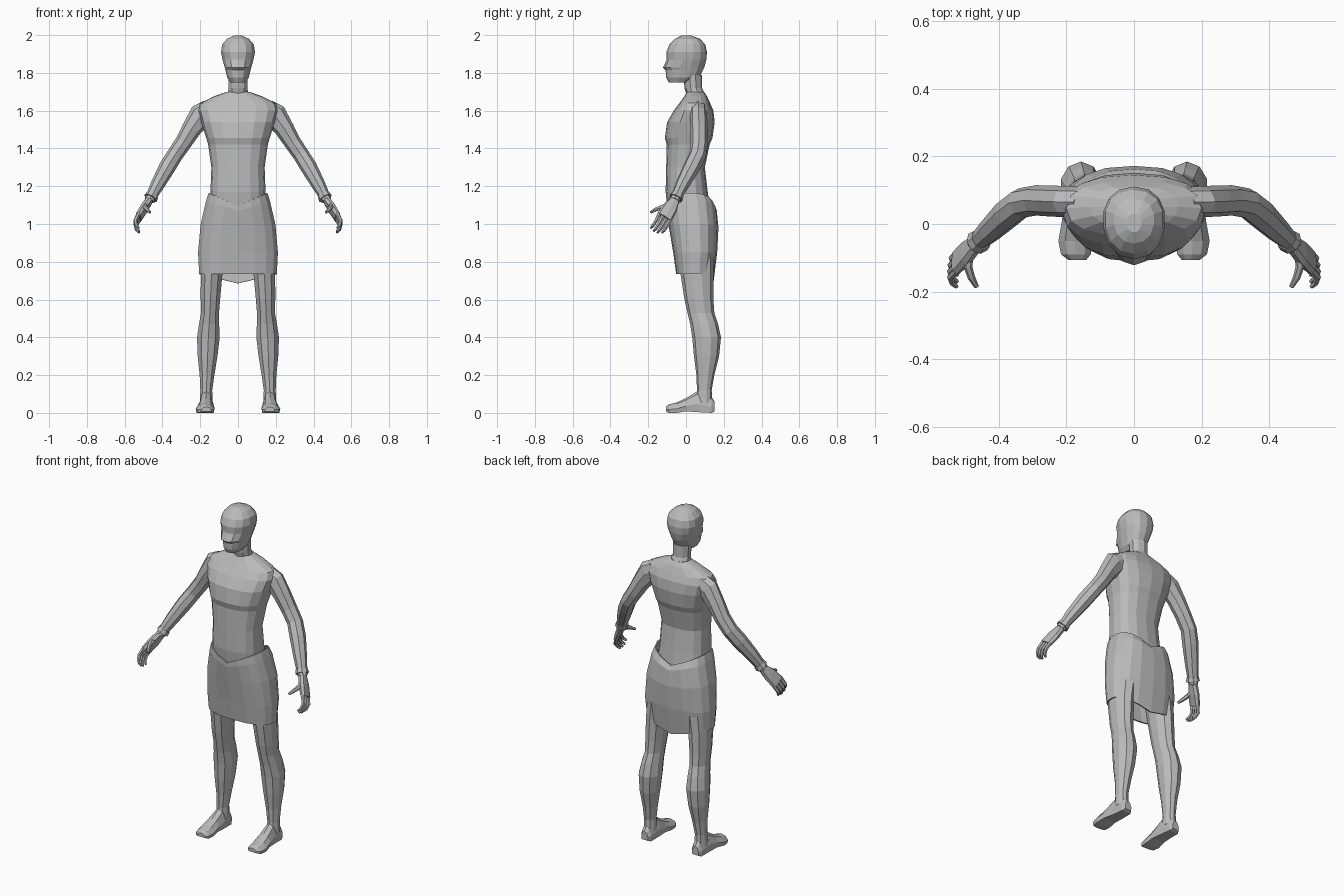
import bpy, bmesh, math
from mathutils import Vector

grey = bpy.data.materials.new("plain_grey")
grey.diffuse_color = (0.5, 0.5, 0.5, 1)


def spow(v, p):
    return math.copysign(abs(v) ** (2 / p), v)


def oval(c, a, b, n, p=2.0, back=None):
    """Closed superellipse: a is the side axis, b the front axis, back an optional rear axis."""
    pts = []
    for i in range(n):
        t = 2 * math.pi * i / n
        s, k = spow(math.sin(t), p), spow(math.cos(t), p)
        pts.append(c + a * s + (b * k if k >= 0 or back is None else back * -k))
    return pts


def loft(name, rings, mirror=False, caps=True):
    bm = bmesh.new()
    rows = [[bm.verts.new(p) for p in r] for r in rings]
    n = len(rows[0])
    for r0, r1 in zip(rows, rows[1:]):
        for i in range(n):
            j = (i + 1) % n
            bm.faces.new((r0[i], r0[j], r1[j], r1[i]))
    if caps:
        bm.faces.new(rows[0])
        bm.faces.new(rows[-1])
    bmesh.ops.recalc_face_normals(bm, faces=bm.faces)
    me = bpy.data.meshes.new(name)
    bm.to_mesh(me)
    bm.free()
    me.materials.append(grey)
    ob = bpy.data.objects.new(name, me)
    bpy.context.collection.objects.link(ob)
    if mirror:
        ob.modifiers.new("mirror", 'MIRROR').use_mirror_merge = False
    return ob


def stack(specs, n, p=2.0, mid=0.5):
    """Horizontal rings from (z, half width, front y, back y, x centre)."""
    rings = []
    for z, hx, yf, yb, *x in specs:
        ym = yf + (yb - yf) * mid
        rings.append(oval(Vector((x[0] if x else 0, ym, z)), Vector((hx, 0, 0)),
                          Vector((0, yf - ym, 0)), n, p, Vector((0, yb - ym, 0))))
    return rings


def tube(name, path, ref, n=8, p=2.0, mirror=True):
    """Limb along (x, y, z, radius along ref, other radius)."""
    pts = [Vector(q[:3]) for q in path]
    rings = []
    for i, q in enumerate(path):
        t = (pts[min(i + 1, len(pts) - 1)] - pts[max(i - 1, 0)]).normalized()
        a = (Vector(ref) - t * t.dot(Vector(ref))).normalized()
        rings.append(oval(pts[i], a * q[3], t.cross(a) * q[4], n, p))
    return loft(name, rings, mirror)


# Head with a pointed face, then the neck
loft("head", stack([
    (1.750, .040, -.092, .02), (1.775, .058, -.105, .07), (1.815, .068, -.108, .09),
    (1.828, .072, -.122, .097), (1.87, .084, -.102, .108), (1.91, .092, -.104, .111),
    (1.95, .086, -.088, .102), (1.98, .060, -.058, .075), (1.997, .022, -.025, .03)],
    14, 2.2, .55))
loft("neck", stack([
    (1.64, .075, -.02, .125), (1.69, .058, .0, .1), (1.72, .052, -.008, .085),
    (1.79, .055, -.015, .085)], 10))

# Torso from the waist to the sloping shoulders
loft("torso", stack([
    (1.02, .150, -.08, .13), (1.10, .150, -.1, .125), (1.17, .146, -.108, .115),
    (1.30, .141, -.105, .1), (1.42, .158, -.102, .125), (1.455, .168, -.112, .14),
    (1.54, .195, -.1, .152), (1.60, .212, -.065, .145), (1.64, .2, -.035, .128),
    (1.675, .13, -.01, .112), (1.70, .06, .005, .095)], 16, 2.4))

# Skirt: waistband and hem dip at the middle
skirt = []
for z, hx, yf, yb, dip in [(1.165, .158, -.106, .145, .07), (1.12, .172, -.106, .163, .05),
                           (1.0, .2, -.09, .172, .02), (.85, .214, -.068, .165, .0),
                           (.735, .208, -.052, .145, .0)]:
    ring = stack([(z, hx, yf, yb)], 18, 2.5)[0]
    for v in ring:
        side = abs(v.x) / hx
        v.z -= dip * max(0, 1 - side)
        if z < .8 and v.y > .06:
            v.z -= .05 * max(0, 1 - side)
    skirt.append(ring)
sk = loft("skirt", skirt, caps=False)
mod = sk.modifiers.new("cloth", 'SOLIDIFY')
mod.thickness = .008

# Legs
loft("leg", stack([
    (1.0, .075, -.04, .14, .095), (.85, .068, -.035, .148, .125), (.73, .060, -.028, .145, .14),
    (.60, .054, -.008, .145, .146), (.53, .050, .008, .15, .148), (.47, .056, .022, .17, .153),
    (.40, .063, .033, .185, .157), (.30, .055, .042, .175, .161), (.20, .041, .055, .15, .164),
    (.12, .033, .058, .136, .168), (.05, .036, .05, .14, .168)], 10), mirror=True)

# Feet: flat-soled sections from heel to toe
foot = []
for y, x, hx, top, sole in [(.152, .168, .022, .06, .008), (.135, .168, .033, .085, 0),
                            (.06, .168, .038, .115, .004), (.0, .171, .044, .078, .008),
                            (-.05, .174, .05, .055, 0), (-.09, .172, .044, .045, 0),
                            (-.107, .168, .026, .032, .008)]:
    foot.append([Vector((x + hx * u, y, sole + (top - sole) * w)) for u, w in
                 [(-.9, 0), (.9, 0), (1, .4), (.6, .85), (0, 1), (-.6, .85), (-1, .4)]])
loft("foot", foot, mirror=True)

# Arms, from inside the shoulder to the wrist
tube("arm", [(.15, .065, 1.60, .045, .06), (.195, .066, 1.575, .046, .066),
             (.245, .068, 1.505, .046, .052), (.29, .07, 1.43, .045, .045),
             (.335, .062, 1.365, .045, .043), (.375, .03, 1.30, .045, .044),
             (.425, -.018, 1.21, .037, .037), (.47, -.06, 1.125, .027, .026)], (0, 1, 0))
tube("wrist_cuff", [(.452, -.044, 1.155, .034, .033), (.463, -.054, 1.136, .038, .037)], (0, 1, 0))

# Hands: palm, four curled fingers and a thumb
W, K = Vector((.47, -.06, 1.125)), Vector((.527, -.115, 1.035))
across = Vector((.05, -.86, .5))
tube("palm", [(*W, .026, .02), (*W.lerp(K, .45), .04, .02), (*K, .043, .016)], across, 8, 3)
for i in range(4):
    s = -.032 + .0213 * i
    long = (.85, 1, 1.03, .95)[i]
    path = [K + across * s + Vector(o) * long for o in
            [(-.004, .004, .008), (.016, -.016, -.036), (.01, -.034, -.062), (-.004, -.046, -.076)]]
    tube("finger", [(*q, r, r) for q, r in zip(path, (.011, .0105, .009, .006))], across, 6)
tube("thumb", [(.487, -.085, 1.1, .016, .014), (.492, -.125, 1.09, .014, .013),
               (.482, -.158, 1.078, .011, .011), (.466, -.186, 1.062, .007, .007)], (0, 0, 1), 6)
